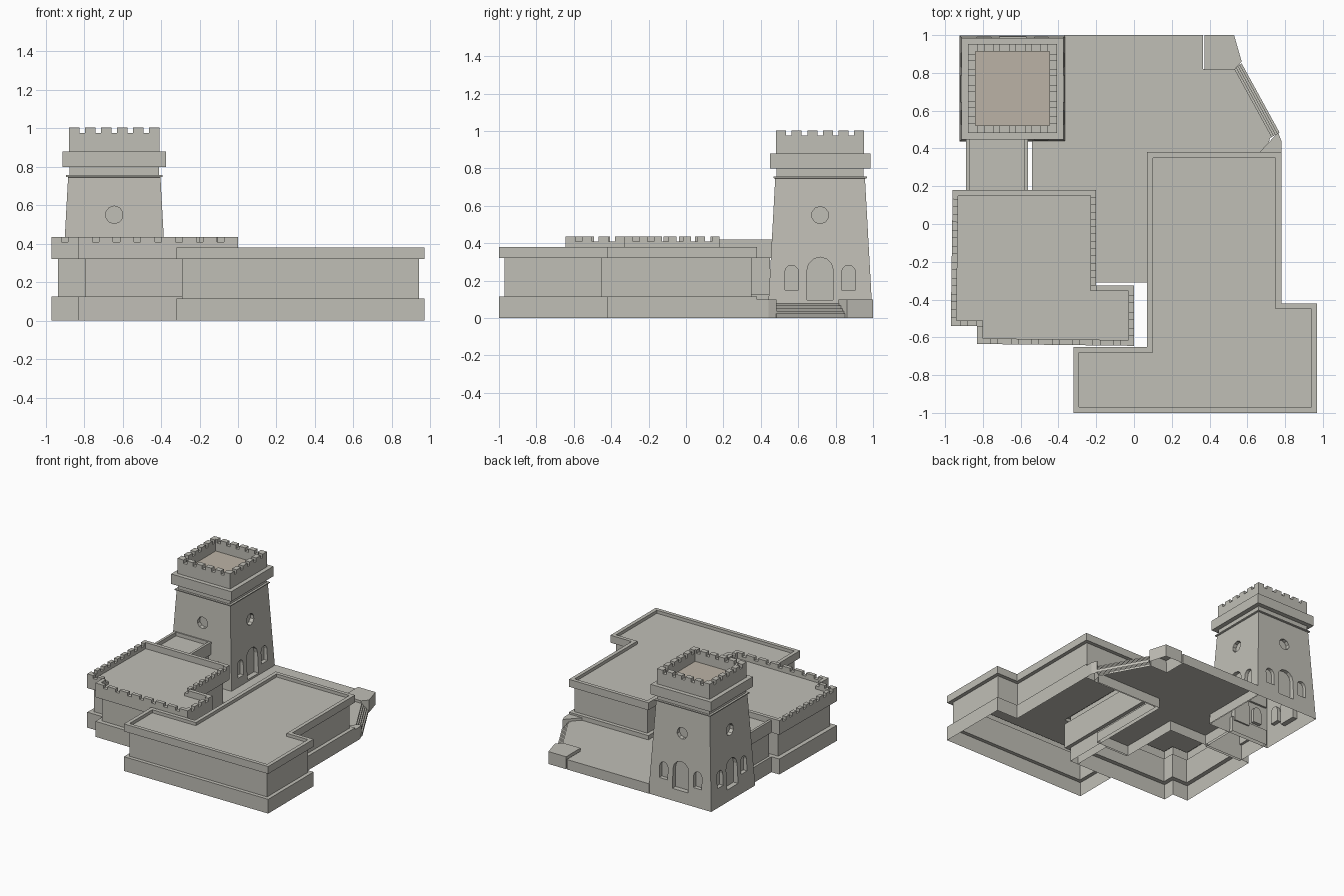
import bpy, bmesh, math
from mathutils import Vector, Matrix

if "Cube" in bpy.data.objects:
    bpy.data.objects.remove(bpy.data.objects["Cube"])


def material(name, rgb):
    m = bpy.data.materials.new(name)
    m.diffuse_color = (*rgb, 1)
    m.use_nodes = True
    m.node_tree.nodes["Principled BSDF"].inputs["Base Color"].default_value = m.diffuse_color
    return m


STONE = material("stone", (0.53, 0.52, 0.47))
EARTH = material("earth", (0.50, 0.45, 0.38))


def finish(name, bm, mat=STONE):
    me = bpy.data.meshes.new(name)
    bm.to_mesh(me)
    bm.free()
    me.materials.append(mat)
    ob = bpy.data.objects.new(name, me)
    bpy.context.collection.objects.link(ob)
    return ob


def inset(poly, d):
    """Move every edge of a counter-clockwise polygon inwards by d."""
    pts = [Vector(p) for p in poly]
    out = []
    for i, p in enumerate(pts):
        a = (p - pts[i - 1]).normalized()
        b = (pts[(i + 1) % len(pts)] - p).normalized()
        n1, n2 = Vector((-a.y, a.x)), Vector((-b.y, b.x))
        out.append(p + (n1 + n2) * d / (1 + n1.dot(n2)))
    return out


def shell(name, poly, profile, closed=False):
    """Stack (inset, z) rings of a footprint, capped on top, open below unless closed."""
    bm = bmesh.new()
    rings = [[bm.verts.new((p.x, p.y, z)) for p in inset(poly, d)] for d, z in profile]
    n = len(poly)
    for lo, hi in zip(rings, rings[1:]):
        for i in range(n):
            j = (i + 1) % n
            bm.faces.new((lo[i], lo[j], hi[j], hi[i]))
    bm.faces.new(rings[-1])
    if closed:
        bm.faces.new(rings[0][::-1])
    return finish(name, bm)


def square(cx, cy, h):
    return [(cx - h, cy - h), (cx + h, cy - h), (cx + h, cy + h), (cx - h, cy + h)]


def merlons(name, poly, gaps, gap, thick, z0, z1):
    """Battlement blocks along each polygon edge, with the given number of gaps."""
    bm = bmesh.new()
    for i, count in enumerate(gaps):
        p, q = Vector(poly[i]), Vector(poly[(i + 1) % len(poly)])
        d = (q - p).normalized()
        nrm = Vector((-d.y, d.x))
        seg = ((q - p).length - count * gap) / (count + 1)
        for k in range(count + 1):
            c = p + d * (k * (seg + gap) + seg / 2) + nrm * thick / 2
            m = (Matrix.Translation((c.x, c.y, (z0 + z1) / 2))
                 @ Matrix.Rotation(math.atan2(d.y, d.x), 4, 'Z')
                 @ Matrix.Diagonal((seg, thick, z1 - z0, 1)))
            bmesh.ops.create_cube(bm, size=1, matrix=m)
    return finish(name, bm)


# Front L-shaped building with plinth, recessed wall and parapet
hall = [(-0.32, -1), (0.97, -1), (0.97, -0.42), (0.78, -0.42),
        (0.78, 0.38), (0.07, 0.38), (0.07, -0.65), (-0.32, -0.65)]
shell("long_hall", hall, [(0, 0), (0, 0.115), (0.03, 0.115), (0.03, 0.32),
                          (0, 0.32), (0, 0.38), (0.03, 0.38), (0.03, 0.355)])

# Left building with battlements
keep = [(-0.97, -0.54), (-0.83, -0.54), (-0.83, -0.635), (0, -0.645),
        (0, -0.325), (-0.2, -0.325), (-0.2, 0.18), (-0.96, 0.18)]
shell("battlement_hall", keep, [(0, 0), (0, 0.125), (0.035, 0.125), (0.035, 0.32),
                                (0, 0.32), (0, 0.41), (0.03, 0.41), (0.03, 0.385)])
merlons("hall_merlons", keep, [1, 0, 7, 3, 0, 6, 0, 8], 0.035, 0.03, 0.41, 0.435)

# Link between the left building and the tower
link = [(-0.89, 0.16), (-0.56, 0.16), (-0.56, 0.47), (-0.89, 0.47)]
shell("link_block", link, [(0, 0), (0, 0.125), (0.02, 0.125), (0.02, 0.32),
                           (0, 0.32), (0, 0.42), (0.02, 0.42), (0.02, 0.39)])

# Tapered tower with cornices and sunken top
CX, CY, H = -0.643, 0.717, 0.281
halves = [(0.281, 0), (0.24, 0.745), (0.25, 0.748), (0.25, 0.756), (0.233, 0.756),
          (0.233, 0.80), (0.269, 0.80), (0.269, 0.88), (0.235, 0.88),
          (0.235, 0.975), (0.195, 0.975), (0.195, 0.905)]
tower = shell("tower", square(CX, CY, H), [(H - h, z) for h, z in halves], closed=True)
merlons("tower_merlons", square(CX, CY, 0.235), [5] * 4, 0.03, 0.04, 0.975, 1.003)
bm = bmesh.new()
bmesh.ops.create_grid(bm, x_segments=1, y_segments=1, size=0.195,
                      matrix=Matrix.Translation((CX, CY, 0.908)))
finish("tower_top_floor", bm, EARTH)


# Recessed doors, windows and round openings on all four tower faces
def arch(u, w, z0, z1):
    top = [(u + w * math.cos(math.pi * i / 6), z1 - w + w * math.sin(math.pi * i / 6))
           for i in range(7)]
    return [(u - w, z0), (u + w, z0)] + top


outlines = [(arch(0, 0.07, 0.095, 0.325), 0.235),
            (arch(-0.152, 0.037, 0.15, 0.282), 0.24),
            (arch(0.152, 0.037, 0.15, 0.282), 0.24),
            ([(0.046 * math.cos(math.pi * (i + .5) / 5), 0.55 + 0.046 * math.sin(math.pi * (i + .5) / 5))
              for i in range(10)], 0.22)]
bm = bmesh.new()
for side in range(4):
    rot = Matrix.Translation((CX, CY, 0)) @ Matrix.Rotation(side * math.pi / 2, 4, 'Z')
    for pts, depth in outlines:
        a = [bm.verts.new(rot @ Vector((depth, u, z))) for u, z in pts]
        b = [bm.verts.new(rot @ Vector((0.4, u, z))) for u, z in pts]
        bm.faces.new(a[::-1])
        bm.faces.new(b)
        for i in range(len(a)):
            j = (i + 1) % len(a)
            bm.faces.new((a[i], a[j], b[j], b[i]))
bmesh.ops.recalc_face_normals(bm, faces=bm.faces)
cutter = finish("opening_cutter", bm)
cutter.hide_render = True
mod = tower.modifiers.new("openings", 'BOOLEAN')
mod.operation, mod.solver, mod.object = 'DIFFERENCE', 'EXACT', cutter
bpy.context.view_layer.objects.active = tower
bpy.ops.object.modifier_apply(modifier=mod.name)
bpy.data.objects.remove(cutter)

# Open the underside of the tower
bm = bmesh.new()
bm.from_mesh(tower.data)
under = [f for f in bm.faces if f.calc_center_median().z < 1e-4]
bmesh.ops.delete(bm, geom=under, context='FACES')
bm.to_mesh(tower.data)
bm.free()

# Courtyard platform
yard = [(0.365, 1), (-0.37, 1), (-0.37, 0.44), (-0.54, 0.44), (-0.54, 0.18),
        (-0.205, 0.18), (-0.205, -0.31), (0.10, -0.31), (0.10, 0.37),
        (0.70, 0.37), (0.72, 0.455), (0.525, 0.82), (0.365, 0.82)]
shell("courtyard", yard, [(0, 0), (0, 0.08)])

# Pedestals flanking the steps
ends = {"back_pedestal": [(0.372, 0.815), (0.53, 0.815), (0.57, 0.86), (0.53, 1), (0.372, 1)],
        "side_pedestal": [(0.66, 0.375), (0.78, 0.375), (0.78, 0.44), (0.763, 0.485)]}
for name, poly in ends.items():
    shell(name, poly, [(0, 0), (0, 0.1)])

# Steps down from the courtyard
A, B, OUT = Vector((0.52, 0.82)), Vector((0.72, 0.455)), Vector((0.05, 0.03))
STEPS = 5
for k in range(STEPS):
    o = OUT * (k + 1) / STEPS
    shell(f"step_{k + 1}", [A, B, B + o, A + o],
          [(0, 0), (0, 0.08 - k * 0.014)])
